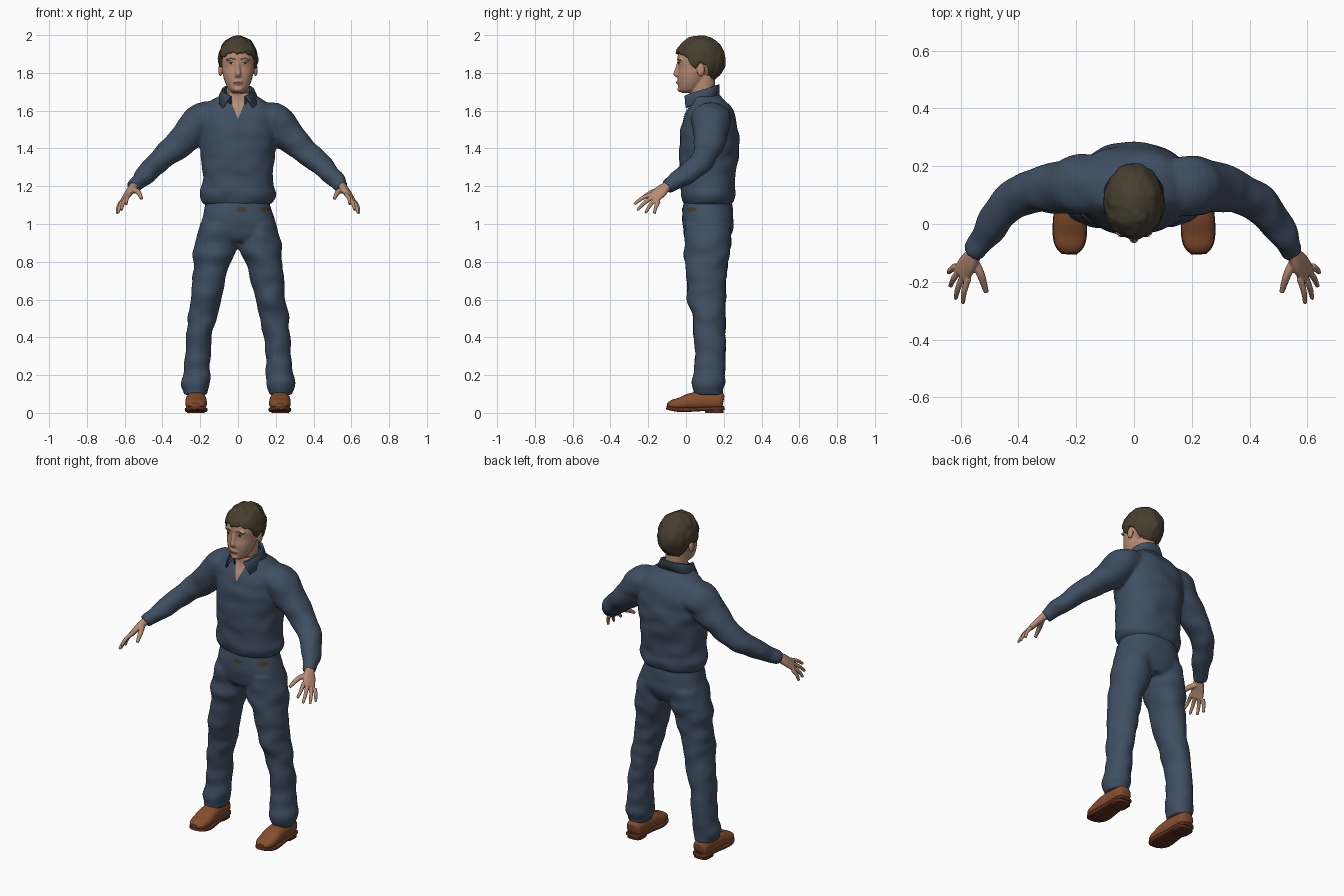
import bpy, bmesh, math
from mathutils import Vector, noise

if "Cube" in bpy.data.objects:
    bpy.data.objects.remove(bpy.data.objects["Cube"])


def material(name, r, g, b):
    m = bpy.data.materials.new(name)
    m.use_nodes = True
    m.diffuse_color = (r, g, b, 1)
    node = next(n for n in m.node_tree.nodes if n.type == 'BSDF_PRINCIPLED')
    node.inputs["Base Color"].default_value = (r, g, b, 1)
    node.inputs["Roughness"].default_value = 0.8
    return m


FABRIC = material("blue_fabric", 0.05, 0.077, 0.122)
SKIN = material("skin", 0.47, 0.26, 0.175)
LIPS = material("lips", 0.30, 0.125, 0.09)
HAIR = material("dark_brown_hair", 0.065, 0.049, 0.03)
WHITE = material("eye_white", 0.45, 0.38, 0.33)
DARK = material("dark_eye", 0.025, 0.016, 0.012)
LEATHER = material("brown_leather", 0.24, 0.075, 0.028)
SOLE = material("sole_brown", 0.11, 0.032, 0.014)
BELT = material("belt_brown", 0.065, 0.045, 0.028)


def finish(name, bm, mat):
    bmesh.ops.recalc_face_normals(bm, faces=bm.faces)
    me = bpy.data.meshes.new(name)
    bm.to_mesh(me)
    bm.free()
    me.materials.append(mat)
    me.shade_smooth()
    me.set_sharp_from_angle(angle=math.radians(50))
    ob = bpy.data.objects.new(name, me)
    bpy.context.scene.collection.objects.link(ob)
    return ob


def spline(keys, steps):
    """Catmull-Rom through tuples of any length."""
    out = []
    for i in range(len(keys) - 1):
        quad = [keys[max(i - 1, 0)], keys[i], keys[i + 1], keys[min(i + 2, len(keys) - 1)]]
        for k in range(steps):
            t = k / steps
            out.append([b + 0.5 * t * (c - a + t * (2*a - 5*b + 4*c - d + t * (3*(b - c) + d - a)))
                        for a, b, c, d in zip(*quad)])
    return out + [list(keys[-1])]


def loft(bm, keys, ref=None, side=1, segs=32, steps=5, power=1.0, folds=0.0):
    """Skin rings (x, y, z, ra, rb); level rings, or square to the path with ra along ref."""
    rows = spline(keys, steps)
    rings = []
    for i, (x, y, z, ra, rb) in enumerate(rows):
        u, v = Vector((1, 0, 0)), Vector((0, 1, 0))
        if ref:
            a, b = rows[max(i - 1, 0)], rows[min(i + 1, len(rows) - 1)]
            t = (Vector(b[:3]) - Vector(a[:3])).normalized()
            r = Vector(ref)
            u = (r - t * r.dot(t)).normalized()
            v = t.cross(u)
        ring = []
        for k in range(segs):
            an = math.tau * k / segs
            c, s = math.cos(an), math.sin(an)
            off = (u * math.copysign(abs(c) ** power, c) * ra
                   + v * math.copysign(abs(s) ** power, s) * rb)
            p = Vector((x, y, z)) + off
            p.x *= side
            if folds:
                n = noise.noise(Vector((p.x * 9, p.y * 9, p.z * 15))) * folds
                p += Vector((off.x * side, off.y, off.z)).normalized() * n
            ring.append(bm.verts.new(p))
        rings.append(ring)
    for a, b in zip(rings, rings[1:]):
        for k in range(segs):
            bm.faces.new((a[k], a[(k + 1) % segs], b[(k + 1) % segs], b[k]))
    bm.faces.new(rings[0])
    bm.faces.new(rings[-1])


def ball(bm, centre, radii):
    made = bmesh.ops.create_uvsphere(bm, u_segments=24, v_segments=16, radius=1)["verts"]
    for v in made:
        v.co = Vector(a + b * c for a, b, c in zip(centre, radii, v.co))


def fuse(ob, voxel, passes):
    """Melt overlapping volumes into one soft skin."""
    m = ob.modifiers.new("fuse", 'REMESH')
    m.mode, m.voxel_size, m.use_smooth_shade = 'VOXEL', voxel, True
    s = ob.modifiers.new("soften", 'SMOOTH')
    s.factor, s.iterations = 0.5, passes
    return ob


def decal(name, outline, target, mat, lift=0.002):
    """Thin patch given as an x, z outline, laid on the front of the target."""
    bm = bmesh.new()
    n = len(outline)
    cx, cz = (sum(p[i] for p in outline) / n for i in (0, 1))
    rings = [[bm.verts.new((cx + (x - cx) * f, -0.5, cz + (z - cz) * f)) for x, z in outline]
             for f in (1, 0.75, 0.5, 0.25)]
    for a, b in zip(rings, rings[1:]):
        for k in range(n):
            bm.faces.new((a[k], a[(k + 1) % n], b[(k + 1) % n], b[k]))
    bm.faces.new(rings[-1])
    ob = finish(name, bm, mat)
    w = ob.modifiers.new("lay", 'SHRINKWRAP')
    w.target, w.wrap_method, w.offset = target, 'PROJECT', lift
    w.use_project_y, w.use_positive_direction, w.use_negative_direction = True, True, False
    w.wrap_mode = 'ABOVE_SURFACE'
    return ob


def oval(x, z, rx, rz, n=16):
    return [(x + rx * math.cos(math.tau * k / n), z + rz * math.sin(math.tau * k / n)) for k in range(n)]


def polygon(corners, cuts=8):
    return [(a[0] + (b[0] - a[0]) * k / cuts, a[1] + (b[1] - a[1]) * k / cuts)
            for a, b in zip(corners, corners[1:] + corners[:1]) for k in range(cuts)]


# Shirt: torso and both sleeves
bm = bmesh.new()
loft(bm, [(0, .115, 1.10, .168, .12), (0, .118, 1.118, .19, .134), (0, .118, 1.16, .20, .143),
          (0, .115, 1.22, .188, .143), (0, .12, 1.32, .193, .153), (0, .122, 1.42, .20, .157),
          (0, .125, 1.50, .203, .153), (0, .127, 1.57, .198, .136), (0, .125, 1.62, .18, .113),
          (0, .115, 1.655, .14, .09), (0, .1, 1.685, .085, .075), (0, .095, 1.70, .07, .068)],
     segs=48, power=.88, folds=.011)
for s in (1, -1):
    loft(bm, [(.08, .135, 1.55, .09, .08), (.185, .135, 1.55, .105, .098), (.25, .13, 1.485, .092, .09),
              (.34, .115, 1.40, .076, .07), (.42, .082, 1.332, .066, .061), (.49, .0, 1.265, .056, .053),
              (.538, -.08, 1.212, .043, .043), (.553, -.103, 1.195, .037, .037)],
         ref=(0, 1, 0.2), side=s, folds=.012)
shirt = fuse(finish("shirt", bm, FABRIC), .009, 4)

# Trousers: hips and both legs
bm = bmesh.new()
loft(bm, [(0, .118, 1.15, .165, .12), (0, .115, 1.08, .177, .133), (0, .117, 1.0, .20, .136),
          (0, .115, .945, .205, .125), (0, .115, .905, .19, .10)], segs=48, power=.88, folds=.006)
for s in (1, -1):
    loft(bm, [(.10, .117, 1.0, .098, .125), (.117, .113, .88, .115, .123), (.135, .11, .80, .10, .115),
              (.155, .108, .70, .088, .105), (.17, .11, .60, .08, .10), (.19, .122, .50, .076, .087),
              (.205, .127, .40, .067, .083), (.214, .128, .30, .068, .081), (.221, .123, .20, .073, .081),
              (.226, .12, .145, .074, .082), (.226, .118, .115, .064, .077), (.226, .118, .095, .062, .076)],
         side=s, folds=.012)
trousers = fuse(finish("trousers", bm, FABRIC), .009, 4)

# Belt glimpses under the shirt hem
for name, x, w in (("belt_patch_centre", .015, .026), ("belt_patch_side", .142, .024)):
    decal(name, oval(x, 1.076, w, .013), trousers, BELT, .003)

# Head: skull, face, neck, nose, ears
bm = bmesh.new()
ball(bm, (0, .075, 1.875), (.092, .121, .113))
loft(bm, [(0, .01, 1.694, .028, .032), (0, .015, 1.712, .049, .052), (0, .028, 1.75, .069, .071),
          (0, .038, 1.79, .08, .083), (0, .048, 1.83, .086, .088), (0, .055, 1.87, .089, .1),
          (0, .062, 1.91, .084, .1)], power=.95)
loft(bm, [(0, .10, 1.60, .07, .07), (0, .09, 1.68, .062, .066), (0, .085, 1.78, .062, .07)])
loft(bm, [(0, -.034, 1.862, .009, .012), (0, -.045, 1.82, .012, .014), (0, -.051, 1.795, .016, .016),
          (0, -.044, 1.778, .012, .012)], segs=16)
ball(bm, (0, -.040, 1.75), (.025, .010, .014))
ball(bm, (0, -.032, 1.713), (.024, .014, .014))
for s in (1, -1):
    ball(bm, (.093 * s, .078, 1.815), (.011, .021, .034))
    ball(bm, (.036 * s, -.030, 1.872), (.030, .014, .009))
    ball(bm, (.011 * s, -.043, 1.785), (.009, .009, .008))
head = fuse(finish("head", bm, SKIN), .005, 3)

# Painted face details
for s, side in ((1, "left"), (-1, "right")):
    decal(side + "_eye", oval(.036 * s, 1.851, .017, .0055), head, WHITE)
    decal(side + "_iris", oval(.036 * s, 1.851, .0065, .0055), head, DARK, .004)
    decal(side + "_eyelid_line", oval(.037 * s, 1.8565, .018, .002), head, DARK, .004)
    decal(side + "_eyebrow", polygon([(.014 * s, 1.868), (.04 * s, 1.874), (.062 * s, 1.868),
                                      (.04 * s, 1.881), (.014 * s, 1.876)], 3), head, HAIR, .003)
decal("lips", oval(0, 1.748, .025, .008), head, LIPS)
decal("mouth_line", oval(0, 1.748, .022, .0013), head, DARK, .004)

# Hair: a cap whose lower edge follows the hairline from front (0) to back (180 degrees)
hairline = [(0, 1.902), (25, 1.913), (45, 1.895), (60, 1.882), (69, 1.835), (80, 1.825), (90, 1.85),
            (104, 1.845), (118, 1.79), (140, 1.765), (180, 1.755)]


def hair_edge(deg):
    for (a, za), (b, zb) in zip(hairline, hairline[1:]):
        if deg <= b:
            return za + (zb - za) * (deg - a) / (b - a)
    return hairline[-1][1]


bm = bmesh.new()
columns, rows = 96, 18
top = bm.verts.new((0, .075, 1.998))
grid = []
for k in range(columns):
    a = math.tau * k / columns
    edge = hair_edge(min(math.degrees(a), 360 - math.degrees(a))) + .004 * math.sin(a * 17)
    reach = math.acos((edge - 1.87) / .128)
    line = []
    for j in range(1, rows + 1):
        p = reach * j / rows
        d = Vector((math.sin(p) * math.sin(a), -math.sin(p) * math.cos(a), math.cos(p)))
        bump = 1 + .05 * noise.noise(d * 3.5) + .02 * noise.noise(d * 9)
        line.append(bm.verts.new((.105 * d.x * bump, .075 + .134 * d.y * bump, 1.87 + .128 * d.z * bump)))
    grid.append(line)
for k in range(columns):
    a, b = grid[k], grid[(k + 1) % columns]
    bm.faces.new((top, a[0], b[0]))
    for j in range(rows - 1):
        bm.faces.new((a[j], a[j + 1], b[j + 1], b[j]))
hair = finish("hair", bm, HAIR)
solid = hair.modifiers.new("thickness", 'SOLIDIFY')
solid.thickness, solid.offset = .014, -1

# Open neckline and folded collar
decal("neckline_skin", polygon([(-.055, 1.69), (.055, 1.69), (0, 1.555)]), shirt, SKIN, .003)
bm = bmesh.new()
strip = []
for k in range(49):
    a = math.radians(28 + 304 * k / 48)
    back = (1 - math.cos(a)) / 2
    out = a + math.radians(24) * (1 - back) ** 4 * (1 if a < math.pi else -1)
    z = 1.665 + .07 * back ** .7
    flare = .085 + .05 * (1 - back)
    strip.append([bm.verts.new(p) for p in (
        (.073 * math.sin(a), .09 - .075 * math.cos(a), z - .04),
        (.077 * math.sin(a), .09 - .08 * math.cos(a), z),
        (.084 * math.sin(a), .09 - (flare - .025 * (1 - back)) * math.cos(a), z + .001),
        (.108 * math.sin(out), .09 - flare * math.cos(out), z - .048 - .012 * (1 - back)))])
for a, b in zip(strip, strip[1:]):
    for j in range(3):
        bm.faces.new((a[j], b[j], b[j + 1], a[j + 1]))
solid = finish("collar", bm, FABRIC).modifiers.new("thickness", 'SOLIDIFY')
solid.thickness, solid.offset = .007, 0

# Hands and shoes
knuckles = Vector((.573, -.187, 1.157)), Vector((.617, -.145, 1.12))
across = knuckles[1] - knuckles[0]
tips = [(.592, -.274, 1.105), (.617, -.258, 1.073), (.635, -.215, 1.058), (.64, -.168, 1.055)]
for s, side in ((1, "left"), (-1, "right")):
    bm = bmesh.new()
    loft(bm, [(.535, -.075, 1.215, .026, .024), (.555, -.107, 1.195, .028, .022),
              (.573, -.135, 1.172, .037, .019), (.598, -.174, 1.134, .037, .014)],
         ref=across, side=s, segs=24, power=.85)
    for i, tip in enumerate(tips):
        base = knuckles[0].lerp(knuckles[1], i / 3)
        mid = base.lerp(Vector(tip), .5) + Vector((.005, -.002, .005))
        loft(bm, [(*base, .012, .012), (*mid, .0105, .0105), (*tip, .0075, .0075)],
             ref=across, side=s, segs=12)
    loft(bm, [(.558, -.12, 1.18, .016, .016), (.53, -.175, 1.17, .0145, .0145),
              (.511, -.236, 1.135, .009, .009)], ref=across, side=s, segs=12)
    fuse(finish(side + "_hand", bm, SKIN), .0035, 2)

    bm = bmesh.new()
    loft(bm, [(.224, .198, .06, .026, .028), (.224, .18, .062, .045, .046), (.223, .10, .064, .052, .05),
              (.222, .03, .06, .056, .046), (.222, -.03, .048, .057, .034), (.223, -.075, .043, .048, .025),
              (.224, -.099, .04, .026, .012)], ref=(1, 0, 0), side=s, power=.85)
    finish(side + "_shoe", bm, LEATHER)
    bm = bmesh.new()
    loft(bm, [(.224, .203, .026, .024, .01), (.224, .185, .024, .046, .011), (.223, .08, .02, .052, .011),
              (.222, -.02, .016, .06, .012), (.223, -.075, .022, .051, .011), (.224, -.103, .028, .026, .009)],
         ref=(1, 0, 0), side=s, power=.4)
    loft(bm, [(.224, .15, 0, .046, .048), (.224, .15, .028, .047, .05)], side=s, power=.6, steps=1)
    finish(side + "_sole", bm, SOLE)
